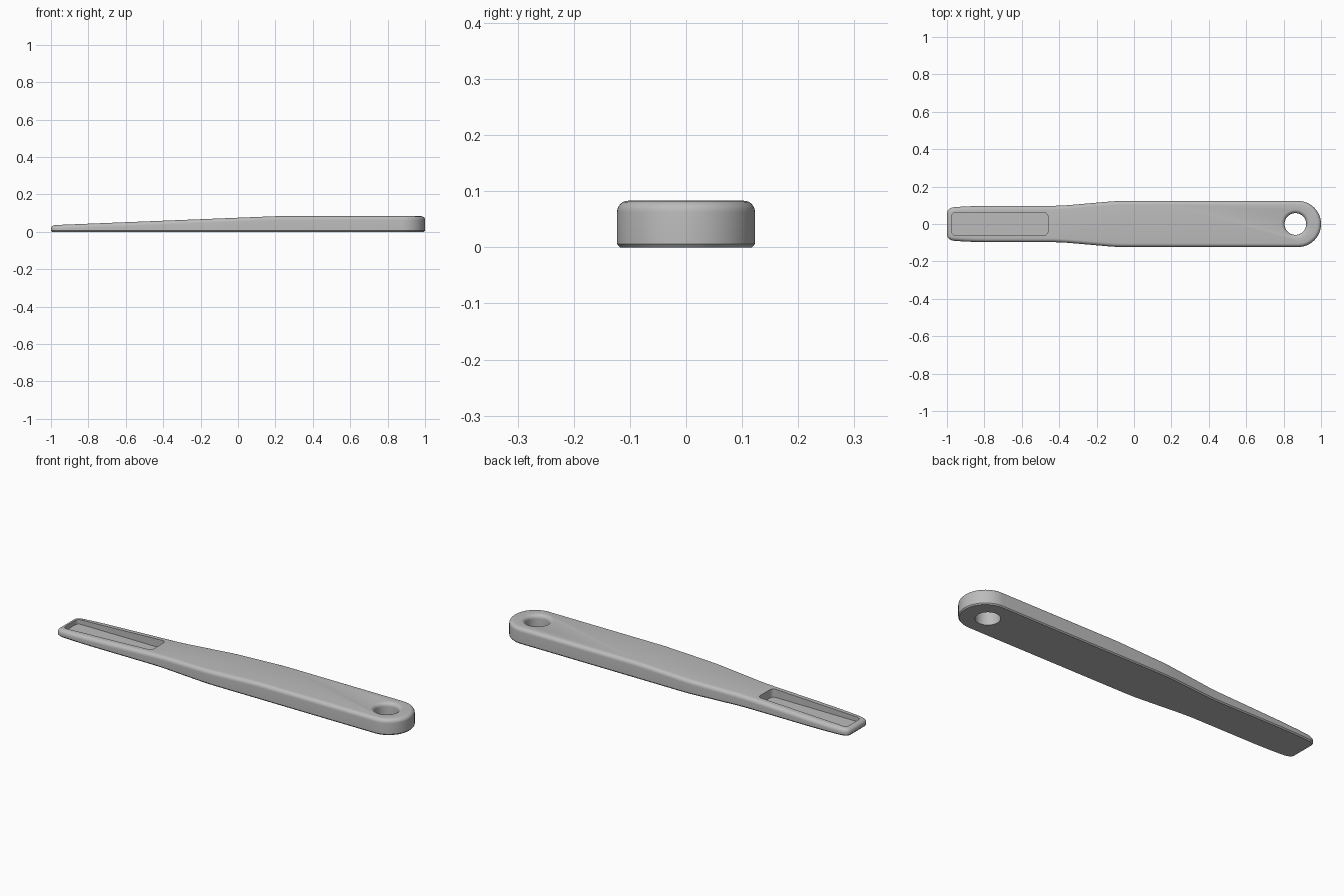
import bpy, bmesh, math
from mathutils import Vector

if "Cube" in bpy.data.objects:
    bpy.data.objects.remove(bpy.data.objects["Cube"])

grey = bpy.data.materials.new("plain grey")
grey.diffuse_color = (0.5, 0.5, 0.5, 1)
grey.use_nodes = True
grey.node_tree.nodes["Principled BSDF"].inputs["Base Color"].default_value = grey.diffuse_color


def loft(name, rings):
    """Closed solid through matching rings of points."""
    bm = bmesh.new()
    vr = [[bm.verts.new(p) for p in r] for r in rings]
    n = len(vr[0])
    for a, b in zip(vr, vr[1:]):
        for i in range(n):
            j = (i + 1) % n
            bm.faces.new((a[i], a[j], b[j], b[i]))
    bm.faces.new(vr[0][::-1])
    top = bm.faces.new(vr[-1])
    # crease across the top where the slope begins
    crease = [v for v in top.verts if abs(v.co.x - 0.2) < 1e-4]
    if len(crease) == 2:
        bmesh.ops.connect_verts(bm, verts=crease)
    bmesh.ops.recalc_face_normals(bm, faces=bm.faces)
    me = bpy.data.meshes.new(name)
    bm.to_mesh(me)
    bm.free()
    me.materials.append(grey)
    ob = bpy.data.objects.new(name, me)
    bpy.context.collection.objects.link(ob)
    return ob


def arc(cx, cy, r, a0, a1, steps):
    return [(cx + r * math.cos(math.radians(a0 + (a1 - a0) * i / steps)),
             cy + r * math.sin(math.radians(a0 + (a1 - a0) * i / steps)))
            for i in range(steps + 1)]


def inset(points, d):
    """Move a counter-clockwise outline inward by d with mitred corners."""
    out = []
    for i, p in enumerate(points):
        p = Vector(p)
        a = (p - Vector(points[i - 1])).normalized()
        b = (Vector(points[(i + 1) % len(points)]) - p).normalized()
        na, nb = Vector((-a.y, a.x)), Vector((-b.y, b.x))
        out.append(p + (na + nb) * d / (1 + na.dot(nb)))
    return out


def top_z(x):
    return min(0.083, 0.035 + (x + 1) * 0.04)


# Handle outline: rounded right end, waist, narrow rounded tip
half = arc(0.877, 0, 0.123, 0, 90, 16)
half += [(0.2, 0.123), (-0.06, 0.123), (-0.1, 0.122), (-0.14, 0.119),
         (-0.36, 0.1), (-0.4, 0.098), (-0.44, 0.097), (-0.78, 0.097),
         (-0.84, 0.096), (-0.9, 0.094), (-0.96, 0.09), (-0.975, 0.087),
         (-0.988, 0.081), (-0.996, 0.073), (-1, 0.06)]
outline = half + [(x, -y) for x, y in half[:0:-1]]

# Body: small chamfer below, rounded edge above, sloping top
R = 0.02
rings = [[(p.x, p.y, 0) for p in inset(outline, 0.005)],
         [(x, y, 0.006) for x, y in outline]]
for i in range(7):
    t = math.radians(15 * i)
    pts = inset(outline, R * (1 - math.cos(t)))
    rings.append([(p.x, p.y, top_z(o[0]) - R * (1 - math.sin(t)))
                  for p, o in zip(pts, outline)])
# keep the top face flat on its slope
rings[-1] = [(x, y, top_z(x)) for x, y, z in rings[-1]]
body = loft("handle", rings)

# Hanging hole with a rounded upper rim
profile = [(0.058, -0.05)]
profile += [(0.058 + R * (1 - math.cos(math.radians(a))),
             0.063 + R * math.sin(math.radians(a))) for a in range(0, 76, 15)]
profile += [(0.0775, 0.0834), (0.0775, 0.15)]
hole = loft("hole_cutter", [[(x, y, z) for x, y in arc(0.863, 0, r, 0, 352.5, 47)]
                            for r, z in profile])

# Recess in the narrow end
x0, x1, w, r = -0.975, -0.46, 0.06, 0.02
slot = (arc(x1 - r, w - r, r, 0, 90, 6) + arc(x0 + r, w - r, r, 90, 180, 6)
        + arc(x0 + r, r - w, r, 180, 270, 6) + arc(x1 - r, r - w, r, 270, 360, 6))
recess = loft("recess_cutter", [[(x, y, z) for x, y in slot] for z in (0.013, 0.2)])

bpy.context.view_layer.objects.active = body
for cutter in (hole, recess):
    cutter.hide_render = True
    m = body.modifiers.new("cut", 'BOOLEAN')
    m.operation, m.solver, m.object = 'DIFFERENCE', 'EXACT', cutter
    bpy.ops.object.modifier_apply(modifier=m.name)
    bpy.data.objects.remove(cutter)

bpy.ops.object.select_all(action='DESELECT')
body.select_set(True)
bpy.ops.object.shade_smooth_by_angle(angle=math.radians(30))
